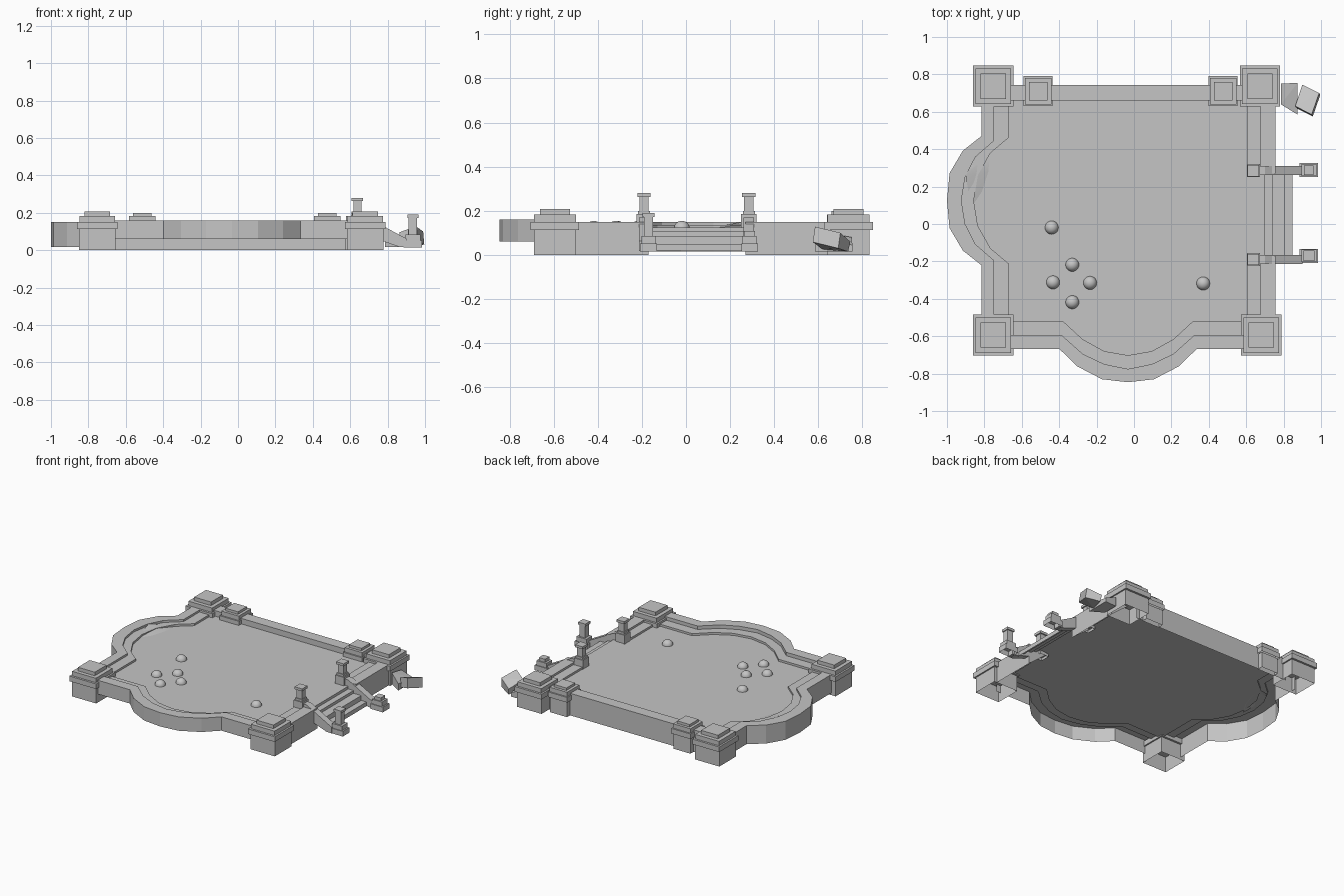
import bpy, bmesh
from mathutils import Matrix

cube = bpy.data.objects.get("Cube")
if cube:
    bpy.data.objects.remove(cube)

stone = bpy.data.materials.new("grey stone")
stone.use_nodes = True
stone.diffuse_color = (0.56, 0.56, 0.56, 1)
stone.node_tree.nodes["Principled BSDF"].inputs["Base Color"].default_value = (0.56, 0.56, 0.56, 1)

FLOOR, LEDGE = 0.12, 0.135


def finish(name, bm, smooth=False):
    bm.normal_update()
    # open sheets face upward
    if sum(f.normal.z * f.calc_area() for f in bm.faces) < -0.0001:
        bmesh.ops.reverse_faces(bm, faces=bm.faces)
    for f in bm.faces:
        f.smooth = smooth
    mesh = bpy.data.meshes.new(name)
    bm.to_mesh(mesh)
    bm.free()
    mesh.materials.append(stone)
    obj = bpy.data.objects.new(name, mesh)
    bpy.context.collection.objects.link(obj)


def sheet(name, rows, ends=False):
    # skin between successive (polyline, height) rows
    bm = bmesh.new()
    grid = [[bm.verts.new((x, y, z)) for x, y in line] for line, z in rows]
    for a, b in zip(grid, grid[1:]):
        for i in range(len(a) - 1):
            bm.faces.new((a[i], a[i + 1], b[i + 1], b[i]))
    if ends:
        bm.faces.new([row[0] for row in grid])
        bm.faces.new([row[-1] for row in reversed(grid)])
    finish(name, bm)


def stack(name, cx, cy, tiers):
    # centred boxes given as (width x, width y, bottom, top), hollow underneath
    bm = bmesh.new()
    for wx, wy, z0, z1 in tiers:
        m = Matrix.Translation((cx, cy, (z0 + z1) / 2)) @ Matrix.Diagonal((wx, wy, z1 - z0, 1))
        bmesh.ops.create_cube(bm, size=1, matrix=m)
    lowest = min(bm.faces, key=lambda f: f.calc_center_median().z)
    bmesh.ops.delete(bm, geom=[lowest], context="FACES_ONLY")
    finish(name, bm)


def hull(name, points):
    bm = bmesh.new()
    for p in points:
        bm.verts.new(p)
    bmesh.ops.convex_hull(bm, input=bm.verts)
    loose = [v for v in bm.verts if not v.link_faces]
    bmesh.ops.delete(bm, geom=loose, context="VERTS")
    bmesh.ops.recalc_face_normals(bm, faces=bm.faces)
    bmesh.ops.dissolve_limit(bm, angle_limit=0.01, verts=bm.verts, edges=bm.edges)
    finish(name, bm)


def bay(centre, start, end, half):
    # straight run, mirrored faceted bulge, straight run: (along, out) pairs
    side = [(centre - d, o) for d, o in half]
    other = [(centre + d, o) for d, o in reversed(half[:-1])]
    return [(start, half[0][1])] + side + other + [(end, half[0][1])]


def wall(name, lines, base, top, ends=False):
    outer, middle, inner = lines
    sheet(name, [(outer, base), (outer, top), (middle, top), (middle, LEDGE),
                 (inner, LEDGE), (inner, FLOOR)], ends)


# Bulging front and right-hand edges: outer, middle and inner lines
front = [bay(-0.032, -0.70, 0.62, h) for h in (
    [(0.367, -0.668), (0.272, -0.761), (0.139, -0.83), (0, -0.846)],
    [(0.355, -0.594), (0.243, -0.694), (0.128, -0.749), (0, -0.775)],
    [(0.347, -0.52), (0.243, -0.616), (0.127, -0.68), (0, -0.702)])]
west = [[(x, y) for y, x in bay(0.125, -0.525, 0.67, h)] for h in (
    [(0.345, -0.816), (0.267, -0.915), (0.147, -0.986), (0, -1.0)],
    [(0.32, -0.748), (0.233, -0.848), (0.125, -0.903), (0, -0.923)],
    [(0.335, -0.672), (0.255, -0.767), (0.135, -0.835), (0, -0.857)])]
wall("front_wall", front, 0.06, 0.16)
wall("right_wall", west, 0.016, 0.15)

# Left wall, split by the steps
for name, y0, y1 in (("left_wall_front", -0.52, -0.17), ("left_wall_back", 0.27, 0.67)):
    wall(name, [[(x, y0), (x, y1)] for x in (0.757, 0.677, 0.607)], 0, 0.15, True)

# Back wall
sheet("back_wall", [([(-0.68, y), (0.6, y)], z) for y, z in (
    (0.742, 0), (0.742, 0.16), (0.66, 0.16), (0.66, FLOOR))])

# Floor filling the inner lines
floor = bmesh.new()
floor.faces.new([floor.verts.new((x, y, FLOOR)) for x, y in
                 front[2][1:] + [(0.62, 0.67)] + west[2][::-1]])
finish("floor", floor)

# Side steps
sheet("steps", [([(x, -0.175), (x, 0.275)], z) for x, z in (
    (0.605, 0.124), (0.7, 0.124), (0.7, 0.105), (0.743, 0.105), (0.743, 0.085),
    (0.805, 0.085), (0.805, 0.05), (0.848, 0.05), (0.848, 0.02))])

# Corner piers and the smaller piers on the back wall
for name, x, y in (("front_left", 0.68, -0.594), ("front_right", -0.752, -0.594),
                   ("back_left", 0.673, 0.737), ("back_right", -0.752, 0.737)):
    stack("corner_pier_" + name, x, y, [
        (0.195, 0.19, 0, 0.113), (0.215, 0.22, 0.113, 0.15),
        (0.19, 0.19, 0.15, 0.182), (0.135, 0.135, 0.182, 0.208)])
for name, x in (("left", 0.477), ("right", -0.512)):
    stack("small_pier_base_" + name, x, 0.757, [(0.135, 0.04, 0, 0.113)])
    stack("small_pier_" + name, x, 0.71, [
        (0.155, 0.16, 0.113, 0.15), (0.14, 0.14, 0.15, 0.182), (0.1, 0.1, 0.182, 0.2)])

# Railings: tall upper post, sloped rail and lower post (the back one broken short)
low_shaft = [(0.045, 0.042, 0.085, 0.172), (0.058, 0.056, 0.172, 0.19)]
low_stump = [(0.05, 0.05, 0.085, 0.108)]
for name, y, low_y, ending in (("front", -0.19, -0.17, low_shaft), ("back", 0.285, 0.288, low_stump)):
    stack(name + "_upper_post", 0.638, y, [
        (0.07, 0.07, 0.1, 0.185), (0.055, 0.055, 0.185, 0.2),
        (0.042, 0.042, 0.2, 0.262), (0.06, 0.06, 0.262, 0.28)])
    hull(name + "_rail", [(x, y + s, z) for s in (-0.024, 0.024) for x, z in (
        (0.66, 0.17), (0.7, 0.17), (0.9, 0.062),
        (0.9, 0.017), (0.86, 0.018), (0.66, 0.09))])
    stack(name + "_lower_post", 0.935, low_y, [
        (0.1, 0.075, 0.015, 0.052), (0.08, 0.065, 0.052, 0.085)] + ending)

# Fallen block and its tapered stub beside the back pier
slab = [(0.9, 0.745, 0.06), (0.99, 0.7, 0.1), (0.95, 0.585, 0.128), (0.862, 0.63, 0.095)]
hull("fallen_block", slab + [(x + 0.006, y - 0.01, max(z - 0.07, 0.015)) for x, y, z in slab])
hull("fallen_block_stub", [(x, y, z) for x, low, high, top in (
    (0.785, 0.64, 0.75, 0.1), (0.875, 0.585, 0.755, 0.065))
    for y, z in ((low, 0.016), (high, 0.016), (low, top), (high, top - 0.02))])

# Drift piled against the rounded wall
drift = bmesh.new()
peak = drift.verts.new((-0.9, 0.26, 0.149))
rim = [drift.verts.new((x, y, FLOOR - 0.001)) for x, y in (
    (-0.87, 0.08), (-0.81, 0.17), (-0.775, 0.28), (-0.765, 0.38), (-0.83, 0.37))]
for a, b in zip(rim, rim[1:]):
    drift.faces.new((peak, a, b))
finish("drift", drift, True)

# Half-round knobs set on the floor
for i, (x, y) in enumerate(((-0.44, -0.019), (-0.33, -0.218), (-0.433, -0.312),
                            (-0.235, -0.315), (-0.33, -0.418), (0.37, -0.318))):
    bm = bmesh.new()
    bmesh.ops.create_uvsphere(bm, u_segments=20, v_segments=12, radius=0.036,
                              matrix=Matrix.Translation((x, y, FLOOR)) @ Matrix.Diagonal((1, 1, 0.95, 1)))
    bmesh.ops.delete(bm, geom=[v for v in bm.verts if v.co.z < FLOOR - 0.001], context="VERTS")
    finish("floor_knob_%d" % (i + 1), bm, True)
